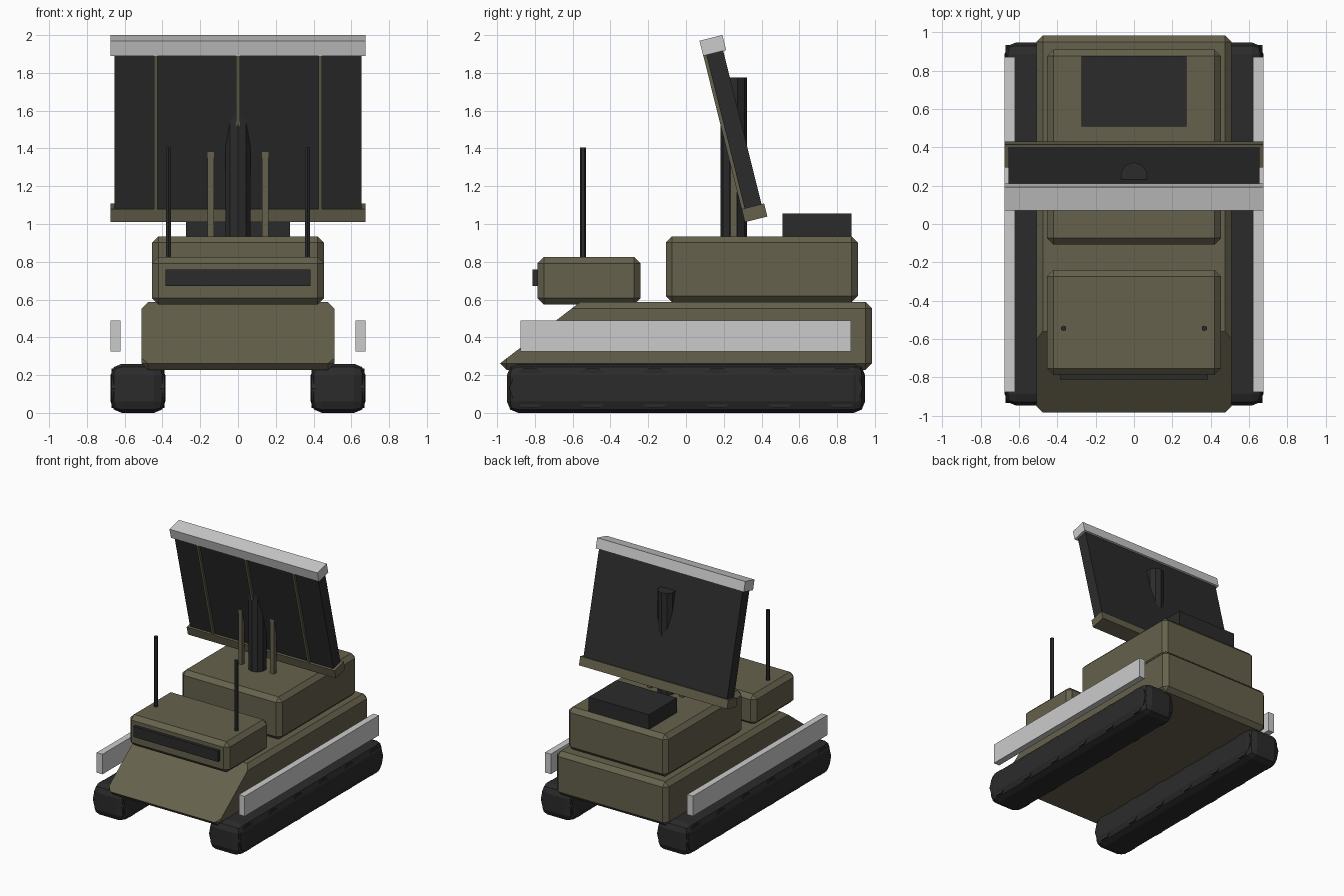
import bpy, bmesh, math
from mathutils import Matrix, Vector

if "Cube" in bpy.data.objects:
    bpy.data.objects.remove(bpy.data.objects["Cube"])


def material(name, rgb):
    m = bpy.data.materials.new(name)
    m.diffuse_color = (*rgb, 1)
    m.use_nodes = True
    m.node_tree.nodes["Principled BSDF"].inputs["Base Color"].default_value = m.diffuse_color
    return m


OLIVE = material("olive paint", (0.13, 0.12, 0.072))
DARK = material("dark grey", (0.024, 0.024, 0.024))
LIGHT = material("light grey", (0.6, 0.6, 0.6))


def finish(name, bm, mat, matrix=None):
    if matrix:
        bm.transform(matrix)
    bmesh.ops.recalc_face_normals(bm, faces=bm.faces)
    me = bpy.data.meshes.new(name)
    bm.to_mesh(me)
    bm.free()
    me.materials.append(mat)
    ob = bpy.data.objects.new(name, me)
    bpy.context.collection.objects.link(ob)
    return ob


def box(name, x, y, z, mat, bevel=0, segments=1, cut=None, matrix=None):
    """Box from (min, max) ranges, with optional chamfer and plane cut."""
    bm = bmesh.new()
    size = [r[1] - r[0] for r in (x, y, z)]
    mid = Vector([(r[0] + r[1]) / 2 for r in (x, y, z)])
    bmesh.ops.create_cube(bm, size=1)
    bm.transform(Matrix.Translation(mid) @ Matrix.Diagonal((*size, 1)))
    if bevel:
        bmesh.ops.bevel(bm, geom=bm.edges[:], offset=bevel, segments=segments,
                        profile=0.5, affect='EDGES', clamp_overlap=True)
    if cut:
        point, normal = cut
        r = bmesh.ops.bisect_plane(bm, geom=bm.verts[:] + bm.edges[:] + bm.faces[:],
                                   plane_co=point, plane_no=normal, clear_outer=True)
        edges = [e for e in r['geom_cut'] if isinstance(e, bmesh.types.BMEdge)]
        bmesh.ops.holes_fill(bm, edges=edges, sides=0)
    return finish(name, bm, mat, matrix)


def rod(name, center, radius, length, sides, mat, axis='Z'):
    bm = bmesh.new()
    bmesh.ops.create_cone(bm, cap_ends=True, segments=sides, radius1=radius,
                          radius2=radius, depth=length)
    turn = Matrix.Rotation(math.pi / 2, 4, 'Y') if axis == 'X' else Matrix()
    return finish(name, bm, mat, Matrix.Translation(center) @ turn)


# Hull with sloped front, cab and rear equipment box
box("hull", (-0.51, 0.51), (-0.985, 0.985), (0.228, 0.587), OLIVE, 0.034,
    cut=((0, -0.985, 0.262), (0, -0.325, 0.425)))
box("cab", (-0.455, 0.455), (-0.787, -0.24), (0.573, 0.826), OLIVE, 0.034)
box("rear_cabin", (-0.455, 0.455), (-0.107, 0.91), (0.585, 0.935), OLIVE, 0.034)
box("windscreen", (-0.385, 0.385), (-0.812, -0.78), (0.672, 0.76), DARK)
box("roof_unit", (-0.275, 0.275), (0.51, 0.875), (0.92, 1.055), DARK)

# Tracks, wheels, side rails, whip aerials and panel struts on both sides
for s, side in ((-1, "left"), (1, "right")):
    def span(a, b):
        return tuple(sorted((s * a, s * b)))
    box(side + "_track", span(0.385, 0.675), (-0.948, 0.948), (0, 0.26), DARK, 0.06, 2)
    for i in range(6):
        rod(f"{side}_wheel_{i}", (s * 0.53, -0.825 + i * 0.33, 0.13), 0.11, 0.28, 10, DARK, 'X')
    box(side + "_side_rail", span(0.622, 0.675), (-0.877, 0.873), (0.325, 0.49), LIGHT)
    rod(side + "_aerial", (s * 0.367, -0.545, 1.1), 0.015, 0.61, 6, DARK)
    box(side + "_strut", span(0.128, 0.162), (0.236, 0.27), (0.92, 1.45), OLIVE)

# Mast
rod("mast", (0, 0.252, 1.347), 0.07, 0.857, 10, DARK)

# Tilted panel with its frame, built upright around the centre and leaned forward
tilt = Matrix.Translation((0, 0.252, 1.503)) @ Matrix.Rotation(math.radians(14), 4, 'X')
box("panel", (-0.655, 0.655), (-0.045, 0.047), (-0.44, 0.44), DARK, matrix=tilt)
box("panel_top_rail", (-0.675, 0.675), (-0.0625, 0.0625), (0.415, 0.497), LIGHT, matrix=tilt)
box("panel_bottom_rail", (-0.675, 0.675), (-0.0615, 0.0615), (-0.493, -0.422), OLIVE, matrix=tilt)
for i, x in enumerate((-0.436, 0, 0.436)):
    box(f"panel_rib_{i}", (x - 0.01, x + 0.01), (-0.062, -0.03), (-0.43, 0.42), OLIVE, matrix=tilt)
